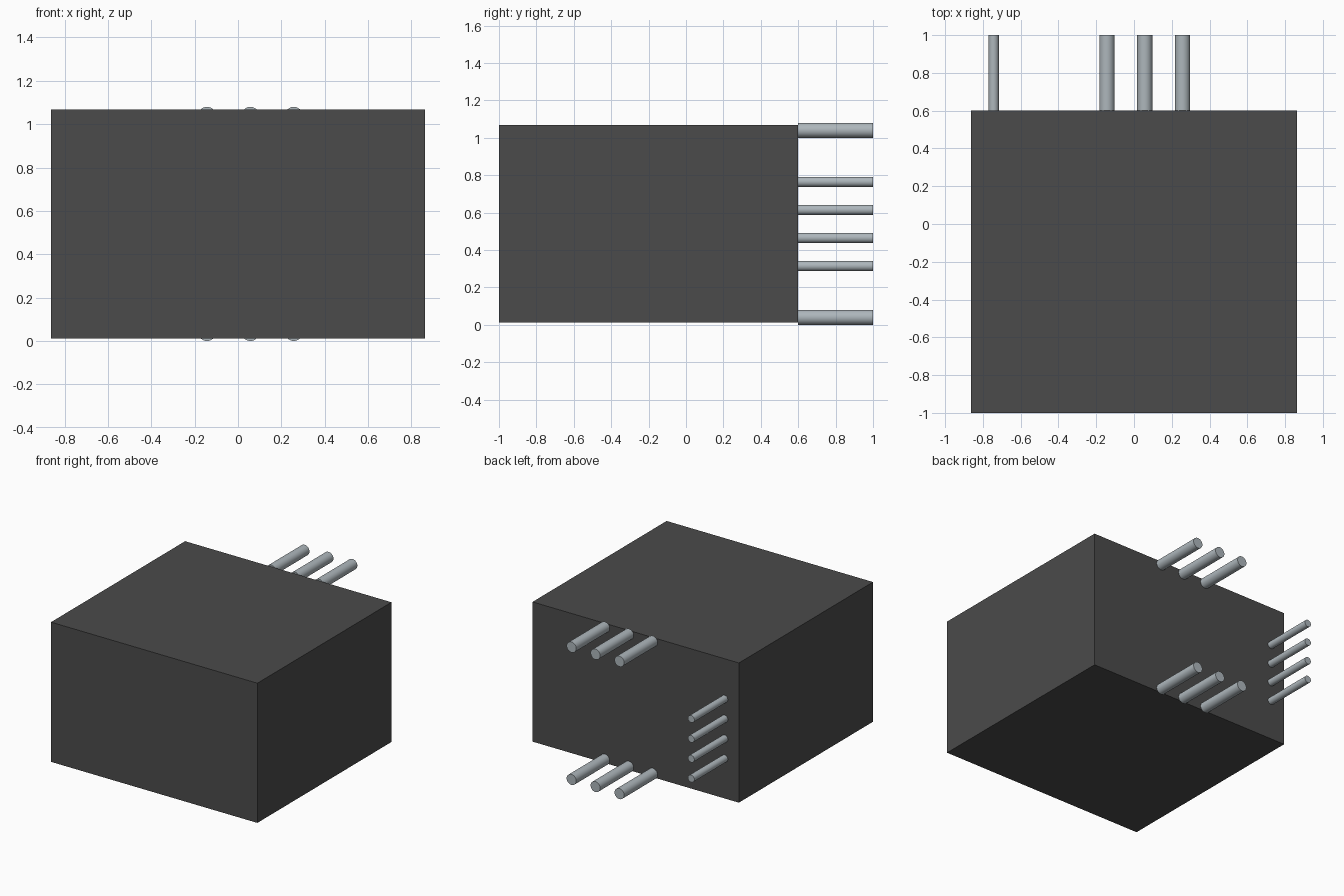
import bpy
import math

if "Cube" in bpy.data.objects:
    bpy.data.objects.remove(bpy.data.objects["Cube"], do_unlink=True)


def make_material(name, rgb):
    mat = bpy.data.materials.new(name)
    mat.use_nodes = True
    mat.diffuse_color = (*rgb, 1)
    mat.node_tree.nodes["Principled BSDF"].inputs["Base Color"].default_value = (*rgb, 1)
    return mat


dark_grey = make_material("dark grey", (0.07, 0.07, 0.07))
pin_metal = make_material("pale steel", (0.42, 0.47, 0.50))

BACK, TIP = 0.60, 1.00      # back face of the body and tip of the pins
HEIGHT = 1.08


def add_pin(name, x, z, radius):
    """Round pin running straight back from the body."""
    bpy.ops.mesh.primitive_cylinder_add(
        vertices=32, radius=radius, depth=TIP - BACK,
        location=(x, (TIP + BACK) / 2, z), rotation=(math.pi / 2, 0, 0))
    pin = bpy.context.object
    pin.name = name
    pin.data.materials.append(pin_metal)
    bpy.ops.object.transform_apply(location=False, rotation=True, scale=True)
    bpy.ops.object.shade_smooth_by_angle(angle=math.radians(30))


# Solid box body
bpy.ops.mesh.primitive_cube_add(size=1, location=(0, (BACK - 1) / 2, HEIGHT / 2))
body = bpy.context.object
body.name = "body"
body.scale = (1.724, BACK + 1, 1.055)
bpy.ops.object.transform_apply(location=False, rotation=False, scale=True)
body.data.materials.append(dark_grey)

# Thick pins: three along the top edge, three along the bottom edge
for row, z in (("top", HEIGHT - 0.04), ("bottom", 0.04)):
    for i in range(3):
        add_pin(f"{row}_pin_{i + 1}", -0.143 + 0.2 * i, z, 0.04)

# Thin pins: a column of four near the right edge
for i in range(4):
    add_pin(f"side_pin_{i + 1}", -0.743, 0.315 + 0.15 * i, 0.027)
